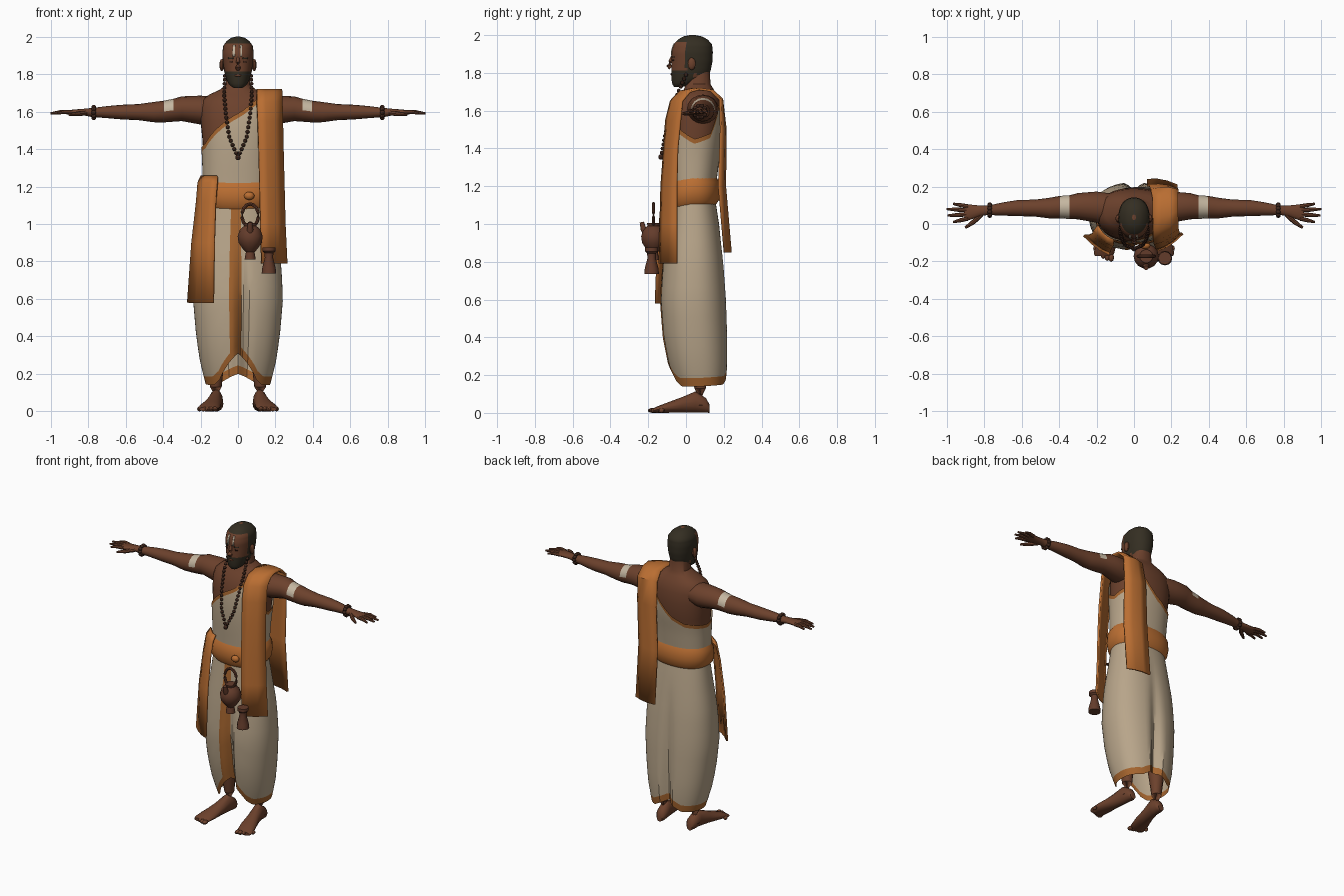
import bpy, bmesh, math
from mathutils import Vector

if "Cube" in bpy.data.objects:
    bpy.data.objects.remove(bpy.data.objects["Cube"])


def material(name, *rgb):
    m = bpy.data.materials.new(name)
    m.use_nodes = True
    col = [((c / 255 + 0.055) / 1.055) ** 2.4 for c in rgb] + [1]
    m.diffuse_color = col
    bsdf = m.node_tree.nodes["Principled BSDF"]
    bsdf.inputs["Base Color"].default_value = col
    bsdf.inputs["Roughness"].default_value = 0.9
    return m


SKIN = material("brown skin", 108, 65, 44)
HAIR = material("dark hair", 52, 46, 34)
CLOTH = material("cream cloth", 184, 165, 138)
ORANGE = material("orange cloth", 186, 110, 50)
HEM = material("hem orange", 164, 100, 46)
BEAD = material("dark wood", 62, 38, 28)
POT = material("brown gourd", 100, 60, 43)
MARK = material("pale paste", 196, 182, 160)


def grid(name, rows, mats, closed=True, caps=True, rule=None, angle=40, thick=0):
    """Skin rows of points; rule(centre, normal, row, column) picks the material."""
    bm = bmesh.new()
    vs = [[bm.verts.new(p) for p in r] for r in rows]
    n = len(rows[0])
    tags = {}
    for i in range(len(rows) - 1):
        for j in range(n if closed else n - 1):
            k = (j + 1) % n
            tags[bm.faces.new((vs[i][j], vs[i][k], vs[i + 1][k], vs[i + 1][j]))] = (i, j)
    if closed and caps:
        bm.faces.new(vs[0])
        bm.faces.new(vs[-1])
    bmesh.ops.recalc_face_normals(bm, faces=bm.faces)
    for f in bm.faces:
        f.smooth = True
        if rule and f in tags:
            f.material_index = int(rule(f.calc_center_median(), f.normal, *tags[f]))
    me = bpy.data.meshes.new(name)
    bm.to_mesh(me)
    bm.free()
    for m in mats:
        me.materials.append(m)
    me.set_sharp_from_angle(angle=math.radians(angle))
    ob = bpy.data.objects.new(name, me)
    bpy.context.collection.objects.link(ob)
    if thick:
        mod = ob.modifiers.new("thickness", "SOLIDIFY")
        mod.thickness, mod.offset = thick, 0
    return ob


def look(tab, t):
    """Linear interpolation in a table whose first column is the key."""
    if t <= tab[0][0]:
        return tab[0][1:]
    for p, q in zip(tab, tab[1:]):
        if t <= q[0]:
            u = (t - p[0]) / (q[0] - p[0])
            return [a + (b - a) * u for a, b in zip(p[1:], q[1:])]
    return tab[-1][1:]


def body(tab, z, deg, off=0.0, n=2.3):
    """Point on an oval section: half width, front y and back y come from the table."""
    a, yf, yb = look(tab, z)
    c, s = math.cos(math.radians(deg)), math.sin(math.radians(deg))
    x = (a + off) * math.copysign(abs(c) ** (2 / n), c)
    y = (yf + yb) / 2 + ((yb - yf) / 2 + off) * math.copysign(abs(s) ** (2 / n), s)
    return Vector((x, y, z))


def tube(name, pts, mat, sides=10):
    """Round tube through (x, y, z, radius) points."""
    rows = []
    for i, p in enumerate(pts):
        d = Vector(pts[min(i + 1, len(pts) - 1)][:3]) - Vector(pts[max(i - 1, 0)][:3])
        q = d.to_track_quat("Z", "Y")
        rows.append([Vector(p[:3]) + q @ Vector((p[3] * math.cos(math.tau * j / sides),
                     p[3] * math.sin(math.tau * j / sides), 0)) for j in range(sides)])
    return grid(name, rows, [mat])


def ball(name, loc, scale, mat, seg=10):
    rows = [[Vector(loc) + Vector((scale[0] * math.sin(u) * math.cos(math.tau * j / seg),
             scale[1] * math.sin(u) * math.sin(math.tau * j / seg), scale[2] * math.cos(u)))
             for j in range(seg)] for u in [math.pi * (0.02 + 0.96 * i / 6) for i in range(7)]]
    return grid(name, rows, [mat])


# Torso and neck
TORSO = [(1.1, .172, -.08, .15), (1.2, .178, -.082, .15), (1.35, .183, -.09, .168),
         (1.45, .19, -.092, .185), (1.55, .2, -.085, .192), (1.62, .2, -.07, .185),
         (1.66, .19, -.05, .175), (1.69, .155, -.03, .16), (1.715, .1, -.01, .145),
         (1.74, .066, 0, .13), (1.82, .056, .005, .125)]
ring = range(0, 360, 10)
grid("torso", [[body(TORSO, r[0], d) for d in ring] for r in TORSO], [SKIN])

# Draped chest cloth with a slanting bordered edge
EDGE = [(0, 1.45), (30, 1.48), (55, 1.64), (75, 1.55), (95, 1.46), (120, 1.42), (180, 1.4),
        (210, 1.43), (240, 1.51), (270, 1.59), (290, 1.65), (305, 1.68), (330, 1.5), (360, 1.45)]
rows = []
for i in range(10):
    row = []
    for d in range(0, 360, 6):
        top = look(EDGE, d)[0]
        z = top if i == 9 else 1.12 + (top - 0.025 - 1.12) * i / 8
        row.append(body(TORSO, z, d, 0.009))
    rows.append(row)
grid("chest_cloth", rows, [CLOTH, HEM], caps=False, rule=lambda c, n, i, j: i == 8)

# Wrapped lower garment with split hem and front pleat border
SKIRT = [(.13, .168, -.055, .21), (.25, .2, -.095, .222), (.4, .223, -.125, .222),
         (.6, .24, -.14, .215), (.8, .23, -.125, .2), (1, .198, -.1, .175), (1.16, .175, -.08, .15)]
HEMLINE = [(0, .14), (60, .15), (90, .2), (120, .15), (225, .14), (240, .17), (255, .24),
           (270, .31), (285, .24), (300, .17), (315, .14), (360, .14)]
cols = sorted(set(range(0, 360, 6)) | {87, 93, 261, 267, 273, 275, 279})
rows = []
for i in range(14):
    row = []
    for d in cols:
        low = look(HEMLINE, d)[0]
        z = low if i == 0 else low + 0.045 + (1.15 - low - 0.045) * (i - 1) / 12
        p = body(SKIRT, z, d)
        deep = max(0, min(1, (1.0 - z) / 0.7))
        crease = math.exp(-((d - 274) / 5) ** 2) + 0.8 * math.exp(-((d - 90) / 6) ** 2)
        p.y += (0.06 - p.y) * 0.32 * deep * crease
        row.append(p)
    rows.append(row)
grid("lower_garment", rows, [CLOTH, HEM], caps=False, angle=30,
     rule=lambda c, n, i, j: i == 0 or 260 < cols[j] < 272)

# Waist sash
SASH = [(1.1, .006), (1.125, .024), (1.17, .03), (1.22, .024), (1.25, .004)]
grid("waist_sash", [[body(TORSO, z, d, o) - Vector((0, 0, .025 * max(0, -math.sin(math.radians(d)))))
     for d in ring] for z, o in SASH], [ORANGE], caps=False)
ball("sash_knot", (.06, -.115, 1.15), (.028, .02, .022), ORANGE)


# Shoulder shawl and hanging sash end: rows of z, inner x, y, outer x, y
def strip(name, tab):
    rows = []
    for z, x0, y0, x1, y1 in tab:
        side = 1 if y0 > 0.08 else -1
        rows.append([(x0 + (x1 - x0) * t, y0 + (y1 - y0) * t + side * .05 * t * (1 - t), z)
                     for t in (0, .33, .67, 1)])
    grid(name, rows, [ORANGE], closed=False, thick=.012)


strip("shoulder_shawl", [
    (.79, .125, -.14, .26, -.05), (1, .12, -.135, .25, -.05), (1.2, .115, -.13, .245, -.05),
    (1.4, .11, -.115, .24, -.045), (1.55, .105, -.105, .237, -.03), (1.65, .1, -.08, .235, -.02),
    (1.7, .1, -.035, .235, .02), (1.715, .1, .04, .235, .07), (1.707, .1, .13, .235, .13),
    (1.66, .09, .18, .235, .18), (1.5, .08, .205, .232, .185), (1.2, .07, .205, .23, .175),
    (.85, .07, .235, .23, .205)])
strip("sash_end", [(.58, -.13, -.16, -.268, -.06), (.9, -.125, -.148, -.245, -.06),
                   (1.12, -.118, -.128, -.22, -.05), (1.22, -.11, -.115, -.212, -.03),
                   (1.255, -.11, -.085, -.195, -.01)])

# Head with hair and beard chosen by region
HEAD = [(1.725, .022, -.062, -.02), (1.74, .045, -.073, .03), (1.77, .062, -.077, .11),
        (1.81, .073, -.078, .13), (1.86, .08, -.076, .14), (1.91, .084, -.077, .142),
        (1.95, .079, -.066, .138), (1.98, .058, -.04, .112), (1.994, .034, -.01, .08),
        (2, .01, .02, .05)]


def hairy(c, n, i, j):
    beard = c.z < 1.812 and c.y < .04
    scalp = c.z > 1.966 or c.y > (.0 if c.z > 1.8 else .06)
    return beard or scalp


levels = [1.725 + .0125 * i for i in range(22)] + [1.994, 2.0]
grid("head", [[body(HEAD, z, d, 0, 2.2) for d in range(0, 360, 9)] for z in levels],
     [SKIN, HAIR], rule=hairy)
tube("nose", [(0, -.073, 1.888, .007), (0, -.083, 1.86, .011), (0, -.091, 1.838, .015),
              (0, -.08, 1.826, .012)], SKIN)
ball("lips", (0, -.078, 1.793, ), (.02, .005, .006), SKIN)


def patch(name, d0, d1, z0, z1, mat):
    grid(name, [[body(HEAD, z0 + (z1 - z0) * i / 3, d0 + (d1 - d0) * j / 3, .003, 2.2)
         for j in range(4)] for i in range(4)], [mat], closed=False, thick=.003)


patch("forehead_mark_right", 253, 261, 1.893, 1.955, MARK)
patch("forehead_mark_left", 277, 283, 1.893, 1.955, MARK)
for s, side in ((1, "left"), (-1, "right")):
    mid = 270 + 25 * s
    patch("eyebrow_" + side, mid - 10, mid + 10, 1.881, 1.888, HAIR)
    patch("eye_" + side, mid - 6, mid + 6, 1.862, 1.871, BEAD)
    ball("ear_" + side, (s * .086, .03, 1.848), (.013, .022, .033), SKIN)

    # Arm and palm: x, centre y, centre z, half depth, half height
    ARM = [(.1, .08, 1.61, .08, .065), (.2, .09, 1.608, .083, .077), (.3, .095, 1.615, .07, .066),
           (.345, .09, 1.607, .063, .061), (.395, .09, 1.6, .06, .058), (.45, .085, 1.597, .055, .054),
           (.53, .085, 1.597, .045, .043), (.62, .085, 1.597, .043, .039), (.7, .08, 1.597, .035, .032),
           (.78, .073, 1.595, .025, .024), (.82, .07, 1.597, .028, .018), (.885, .062, 1.596, .043, .014),
           (.905, .062, 1.595, .04, .01)]
    grid("arm_" + side, [[(s * x, y + ry * math.cos(a), z + rz * math.sin(a))
         for a in [math.tau * j / 16 for j in range(16)]] for x, y, z, ry, rz in ARM],
         [SKIN, MARK], rule=lambda c, n, i, j: i == 3 and n.z > .15)
    for k, (y0, tx, ty) in enumerate([(.03, .965, .01), (.052, .995, .045),
                                      (.073, 1.0, .08), (.093, .965, .108)]):
        tube(f"finger_{k + 1}_{side}", [(s * .885, y0, 1.596, .012), (s * (.885 + tx) / 2,
             (y0 + ty) / 2, 1.598, .011), (s * tx, ty, 1.59, .006)], SKIN, 8)
    tube("thumb_" + side, [(s * .815, .052, 1.593, .014), (s * .855, .012, 1.588, .013),
                           (s * .9, -.02, 1.583, .007)], SKIN, 8)
    for k in range(10):
        a = math.tau * k / 10
        ball(f"bracelet_bead_{k + 1}_{side}", (s * .77, .074 + .03 * math.cos(a),
             1.595 + .03 * math.sin(a)), (.013, .012, .012), BEAD, 8)

    # Leg, foot and toes
    tube("leg_" + side, [(s * .118, .075, .04, .034), (s * .118, .075, .13, .031),
                         (s * .12, .07, .28, .05), (s * .12, .06, .5, .065)], SKIN, 14)
    FOOT = [(.113, .125, .02, .045), (.113, .105, .035, .08), (.117, .05, .037, .115),
            (.13, -.02, .042, .085), (.147, -.1, .054, .055), (.16, -.155, .055, .034),
            (.163, -.172, .045, .024)]
    grid("foot_" + side, [[(s * (x + w * math.cos(a)), y, h / 2 + h / 2 * math.sin(a))
         for a in [math.tau * j / 14 for j in range(14)]] for x, y, w, h in FOOT], [SKIN])
    for k in range(5):
        ball(f"toe_{k + 1}_{side}", (s * (.122 + .021 * k), -.178 + .003 * k * k, .013),
             (.016 - .001 * k, .024 - .002 * k, .013), SKIN, 8)

# Bead necklace
LOOP = [(0, .07, .0, 1.79), (.25, .074, -.045, 1.69), (.5, .064, -.085, 1.58),
        (.75, .046, -.113, 1.46), (1, 0, -.132, 1.355)]
for k in range(20):
    x, y, z = look(LOOP, k / 19)
    for s in ((1, -1) if k < 19 else (1,)):
        ball(f"necklace_bead_{k + 1}_{'left' if s > 0 else 'right'}", (s * x, y, z),
             [.0105 + .004 * (k == 19)] * 3, BEAD, 8)

# Water pot with ring handle and spout, and the small hanging flask
tube("water_pot", [(.065, -.172, z, r) for z, r in ((.81, .03), (.85, .023), (.868, .04), (.9, .062),
     (.935, .067), (.97, .055), (.99, .032), (1.005, .036))], POT, 14)
tube("pot_spout", [(.065, -.2, .94, .025), (.065, -.226, .975, .016), (.065, -.234, 1.01, .012)], POT)
tube("pot_handle", [(.065 + .044 * math.cos(a), -.172, 1.045 + .062 * math.sin(a), .009)
     for a in [math.radians(-60 + 25 * k) for k in range(13)]], POT, 8)
tube("hanging_flask", [(.165, -.182, z, r) for z, r in ((.735, .039), (.765, .036), (.82, .022),
     (.845, .024), (.855, .035), (.875, .035))], POT, 12)
